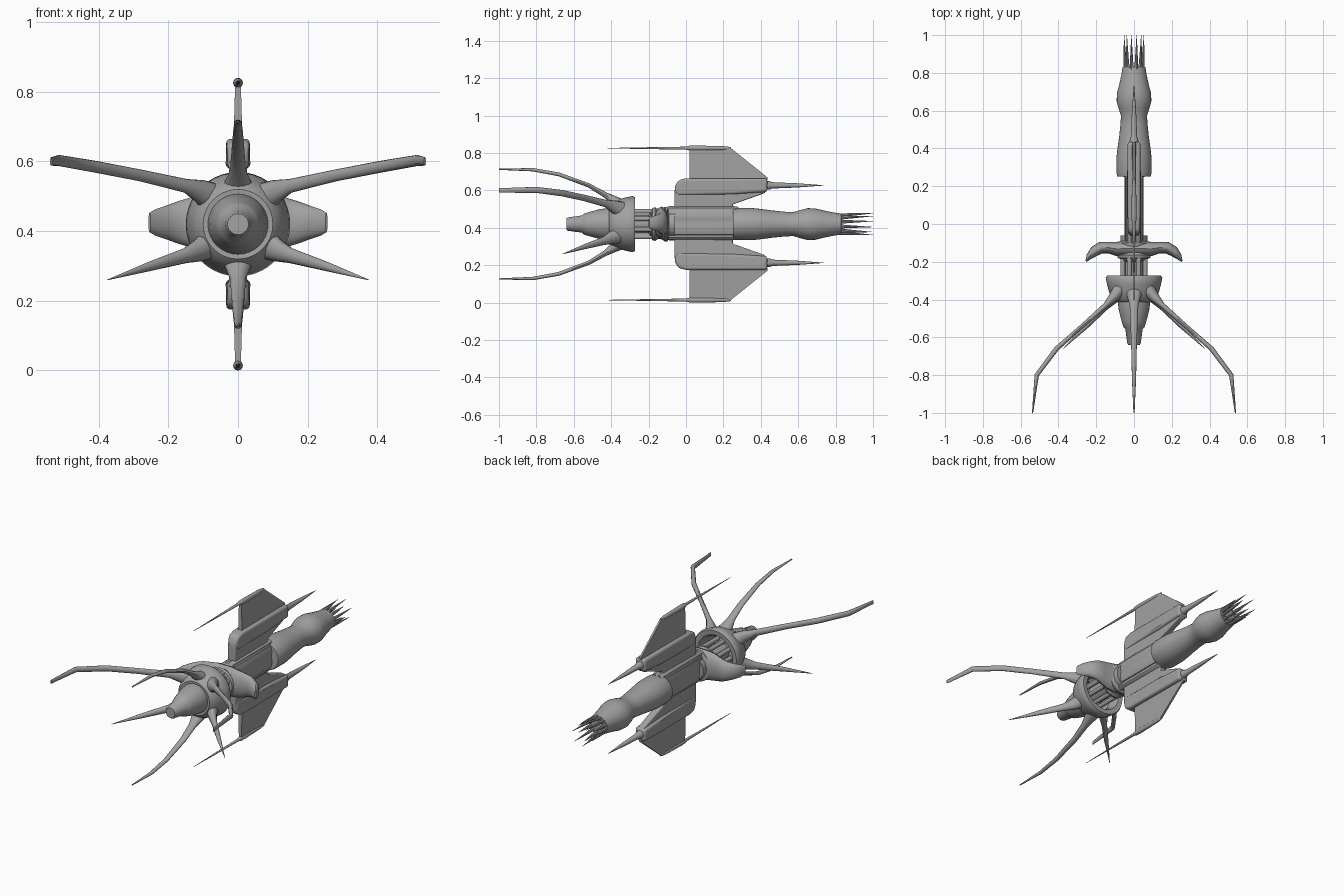
import bpy, bmesh, math
from mathutils import Vector

if "Cube" in bpy.data.objects:
    bpy.data.objects.remove(bpy.data.objects["Cube"])

CZ = 0.42  # height of the ship's long axis

hull = bpy.data.materials.new("hull grey")
hull.diffuse_color = (0.36, 0.36, 0.36, 1)
hull.use_nodes = True
hull.node_tree.nodes["Principled BSDF"].inputs["Base Color"].default_value = hull.diffuse_color


def finish(name, bm, angle=40):
    bmesh.ops.remove_doubles(bm, verts=bm.verts, dist=1e-5)
    bmesh.ops.recalc_face_normals(bm, faces=bm.faces)
    me = bpy.data.meshes.new(name)
    bm.to_mesh(me)
    bm.free()
    ob = bpy.data.objects.new(name, me)
    bpy.context.collection.objects.link(ob)
    me.materials.append(hull)
    bpy.ops.object.select_all(action='DESELECT')
    ob.select_set(True)
    bpy.context.view_layer.objects.active = ob
    bpy.ops.object.shade_smooth_by_angle(angle=math.radians(angle))
    return ob


def skin(name, rings, closed=False, angle=40):
    """Bridge a list of equal-length point rings, capping the ends unless closed."""
    bm = bmesh.new()
    vs = [[bm.verts.new(p) for p in r] for r in rings]
    n = len(vs[0])
    pairs = list(zip(vs, vs[1:])) + ([(vs[-1], vs[0])] if closed else [])
    for a, b in pairs:
        for i in range(n):
            j = (i + 1) % n
            bm.faces.new((a[i], a[j], b[j], b[i]))
    if not closed:
        bm.faces.new(vs[0])
        bm.faces.new(vs[-1])
    return finish(name, bm, angle)


def lathe(name, prof, x=0, z=CZ, n=32, sx=1, closed=False):
    """Turn (y, radius) points around an axis parallel to y."""
    rings = [[(x + sx * r * math.cos(t), y, z + r * math.sin(t))
              for t in (2 * math.pi * i / n for i in range(n))] for y, r in prof]
    return skin(name, rings, closed)


def tube(name, pts, sizes, up=(0, 0, 1), n=12):
    """Sweep an ellipse (half side, half up) along a path."""
    pts = [Vector(p) for p in pts]
    rings = []
    for k, p in enumerate(pts):
        t = (pts[min(k + 1, len(pts) - 1)] - pts[max(k - 1, 0)]).normalized()
        s = t.cross(Vector(up)).normalized()
        u = s.cross(t)
        a, b = sizes[k]
        rings.append([p + s * a * math.cos(q) + u * b * math.sin(q)
                      for q in (2 * math.pi * i / n for i in range(n))])
    return skin(name, rings)


def plate(name, outline, wid, bevel=0.0):
    """Side outline (y, z) with a half width at each point."""
    rings = [[(s * w, y, z) for (y, z), w in zip(outline, wid)] for s in (-1, 1)]
    ob = skin(name, rings)
    if bevel:
        m = ob.modifiers.new("round", 'BEVEL')
        m.width = bevel
        m.segments = 3
    return ob


# nose with stepped tip
lathe("nose", [(-.64, .012), (-.64, .03), (-.63, .036), (-.555, .046), (-.545, .056),
               (-.52, .064), (-.46, .08), (-.40, .088), (-.34, .08), (-.33, .03)])

# hollow collar behind the nose
lathe("collar", [(-.41, .08), (-.412, .10), (-.395, .118), (-.36, .132), (-.32, .143),
                 (-.285, .15), (-.272, .143), (-.275, .115), (-.30, .10), (-.36, .095)],
      n=40, closed=True)

# swept arms around the collar
for s, side in ((1, "right"), (-1, "left")):
    tube(f"upper_arm_{side}",
         [(s * .07, -.34, .49), (s * .105, -.385, .513), (s * .15, -.43, .53),
          (s * .28, -.545, .56), (s * .41, -.66, .585), (s * .515, -.80, .603),
          (s * .537, -1.0, .60)],
         [(.04, .05), (.028, .035), (.014, .02), (.011, .017), (.013, .017),
          (.012, .016), (.003, .012)])
    tube(f"lower_arm_{side}",
         [(s * .07, -.34, .37), (s * .11, -.40, .346), (s * .15, -.44, .33),
          (s * .25, -.54, .30), (s * .375, -.66, .26)],
         [(.04, .05), (.025, .034), (.016, .022), (.012, .014), (.001, .001)])
for s, side in ((1, "top"), (-1, "bottom")):
    tube(f"{side}_arm",
         [(0, y, CZ + s * h) for y, h in
          ((-.33, .09), (-.385, .125), (-.43, .155), (-.52, .207), (-.68, .266),
           (-.82, .291), (-1.0, .293))],
         [(.055, .04), (.036, .026), (.023, .015), (.019, .011), (.014, .010),
          (.011, .009), (.003, .003)])

# neck core with surrounding rods
lathe("neck_core", [(-.37, .05), (-.20, .05), (-.19, .072), (-.06, .072)], n=24)
for i in range(8):
    a = math.pi / 8 + i * math.pi / 4
    lathe(f"neck_rod_{i}", [(-.36, .013), (-.10, .013)],
          x=.064 * math.cos(a), z=CZ + .074 * math.sin(a), n=10)
lathe("neck_band", [(-.185, .07), (-.18, .086), (-.165, .09), (-.15, .08), (-.13, .08),
                    (-.115, .092), (-.10, .092), (-.09, .07)])

# cross piece with hooked ends
half = [(.05, -.13, .042, .088), (.09, -.132, .038, .082), (.135, -.125, .030, .072),
        (.175, -.125, .031, .060), (.21, -.145, .028, .047), (.237, -.172, .017, .038),
        (.254, -.198, .004, .028)]
sect = [(-x, y, a, b) for x, y, a, b in half[::-1]] + half
tube("cross_piece", [(x, y, .425) for x, y, a, b in sect], [(a, b) for x, y, a, b in sect], n=16)

# grooved main body, narrow and tall
ring = []
for i in range(64):
    a = 2 * math.pi * i / 64
    g = 1 - .07 * (i % 8 in (0, 1))
    c, s = math.cos(a), math.sin(a)
    ring.append((.05 * g * math.copysign(abs(c) ** .7, c), .092 * g * math.copysign(abs(s) ** .7, s)))
skin("main_body", [[(x * k, y, CZ + .005 + z * k) for x, z in ring]
                   for y, k in ((-.11, .9), (-.09, 1), (.25, 1), (.28, .95))], angle=25)

# swelling tail
lathe("tail", [(.25, .05), (.252, .082), (.27, .086), (.35, .086), (.40, .081), (.46, .073),
               (.53, .066), (.575, .064), (.61, .075), (.65, .085), (.69, .084), (.74, .072),
               (.79, .062), (.83, .056), (.835, .035)], sx=1.08)

# needle bristles at the tail end
for i in range(12):
    a = 2 * math.pi * (i + .5) / 12
    c, s = math.cos(a), math.sin(a)
    tube(f"tail_needle_{i}",
         [(.046 * c, .80, CZ + .046 * s), (.05 * c, .87, CZ + .052 * s),
          (.054 * c, .94 + .06 * (i % 2 == 0), CZ + .06 * s)],
         [(.012, .012), (.008, .008), (.0008, .0008)], n=8)

# engine pods, fins and lances above and below
for s, side in ((1, "upper"), (-1, "lower")):
    def Z(pts):
        return [(y, CZ + s * h) for y, h in pts]
    plate(f"{side}_pod", Z([(-.062, .165), (-.058, .205), (-.04, .235), (0, .245),
                            (.435, .245), (.435, .172), (.25, .160), (-.04, .155)]),
          [.026, .03, .034, .036, .034, .034, .036, .032], .014)
    plate(f"{side}_strut", Z([(-.062, .08), (-.062, .18), (.43, .18), (.42, .165),
                              (.25, .105), (.25, .08)]),
          [.024, .026, .02, .018, .022, .022], .006)
    lathe(f"{side}_pod_spike", [(.42, .024), (.45, .022), (.46, .017), (.60, .011), (.735, .001)],
          z=CZ + s * .207, n=16)
    plate(f"{side}_fin", Z([(.02, .235), (.02, .41), (.235, .41), (.435, .25), (.435, .235)]),
          [.013, .008, .006, .005, .010])
    lathe(f"{side}_lance", [(-.42, .001), (-.20, .005), (.0, .008), (.02, .013), (.05, .014),
                            (.20, .011), (.24, .006)], z=CZ + s * .406, n=16)
